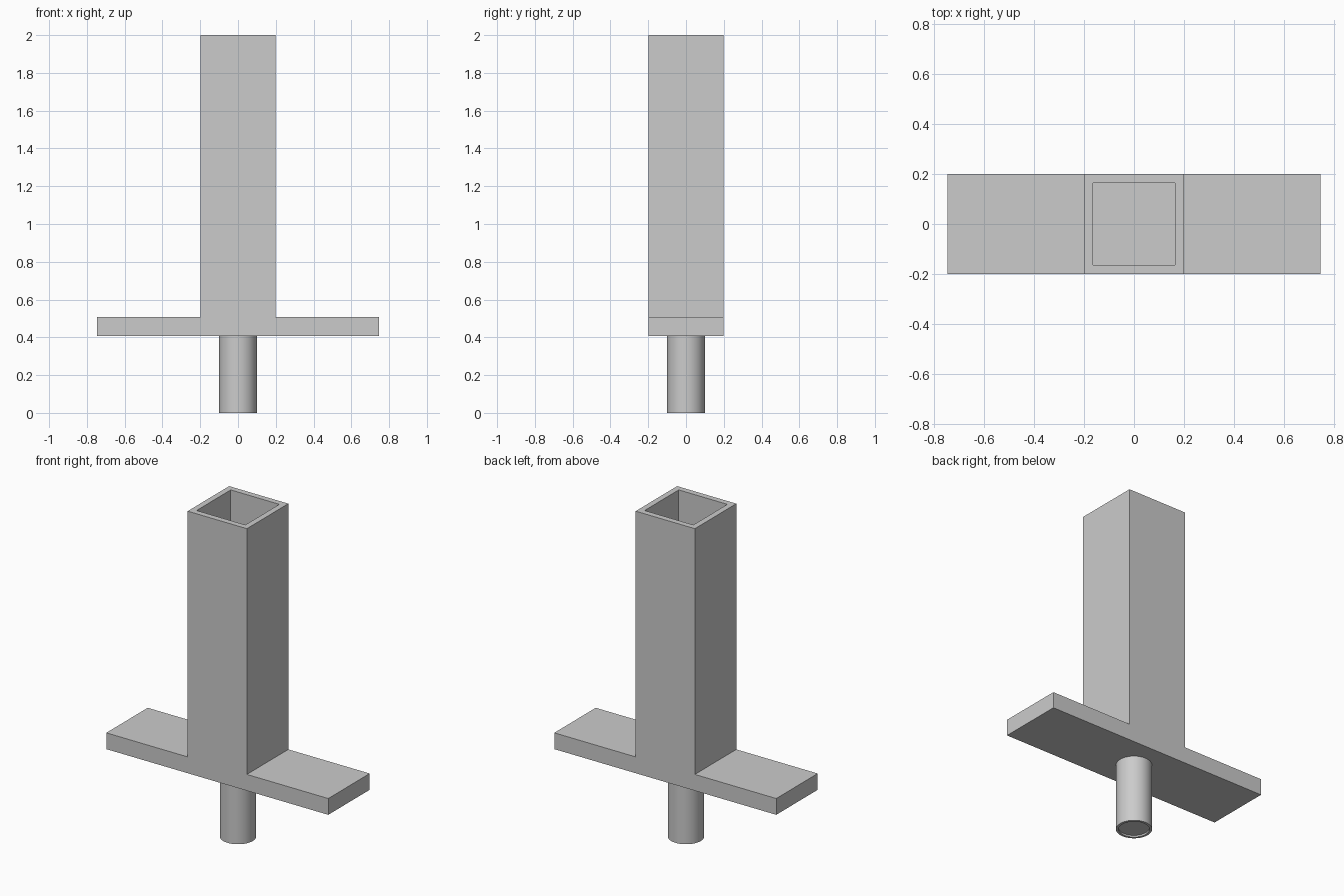
import bpy, bmesh, math

cube = bpy.data.objects.get("Cube")
if cube:
    bpy.data.objects.remove(cube, do_unlink=True)

grey = bpy.data.materials.new("plain_grey")
grey.use_nodes = True
colour = (0.6, 0.6, 0.6, 1)
grey.diffuse_color = colour
grey.node_tree.nodes["Principled BSDF"].inputs["Base Color"].default_value = colour

HALF, WING, WELL = 0.199, 0.746, 0.149   # column half width, plate half length, well half width
PLATE_Z, STEP_Z, TOP_Z = 0.408, 0.507, 2.0
PIN_R, RIM_R, RECESS = 0.0995, 0.085, 0.01


def make_object(name, bm):
    bmesh.ops.recalc_face_normals(bm, faces=bm.faces)
    mesh = bpy.data.meshes.new(name)
    bm.to_mesh(mesh)
    bm.free()
    mesh.materials.append(grey)
    obj = bpy.data.objects.new(name, mesh)
    bpy.context.collection.objects.link(obj)
    return obj


# Plate and hollow square column: one inverted T extruded front to back
right = [(WING, PLATE_Z), (WING, STEP_Z), (HALF, STEP_Z), (HALF, TOP_Z)]
outline = right + [(-x, z) for x, z in reversed(right)]
bm = bmesh.new()
front = bm.faces.new([bm.verts.new((x, -HALF, z)) for x, z in outline])
grown = bmesh.ops.extrude_face_region(bm, geom=[front], use_keep_orig=True)
moved = [v for v in grown["geom"] if isinstance(v, bmesh.types.BMVert)]
bmesh.ops.translate(bm, verts=moved, vec=(0, 2 * HALF, 0))
bmesh.ops.recalc_face_normals(bm, faces=bm.faces)

# Square well: inset the top and push it down to the plate
top = max(bm.faces, key=lambda f: f.calc_center_median().z)
bmesh.ops.inset_region(bm, faces=[top], thickness=HALF - WELL)
well = bmesh.ops.extrude_discrete_faces(bm, faces=[top])["faces"][0]
bmesh.ops.translate(bm, verts=well.verts, vec=(0, 0, STEP_Z - TOP_Z))
rim = [e for e in bm.edges if all(abs(v.co.z - TOP_Z) < 1e-4 for v in e.verts)]
bmesh.ops.remove_doubles(bm, verts=bm.verts, dist=1e-5)
make_object("column_and_plate", bm)

# Round pin with a shallow recess in its end
profile = [(0, RECESS), (RIM_R, RECESS), (RIM_R, 0), (PIN_R, 0), (PIN_R, PLATE_Z)]
bm = bmesh.new()
points = [bm.verts.new((r, 0, z)) for r, z in profile]
edges = [bm.edges.new(pair) for pair in zip(points, points[1:])]
bmesh.ops.spin(bm, geom=points + edges, axis=(0, 0, 1), cent=(0, 0, 0),
               angle=math.tau, steps=48)
bmesh.ops.remove_doubles(bm, verts=bm.verts, dist=1e-5)
pin = make_object("pin", bm)

bpy.ops.object.select_all(action="DESELECT")
pin.select_set(True)
bpy.context.view_layer.objects.active = pin
bpy.ops.object.shade_smooth_by_angle(angle=math.radians(30))
